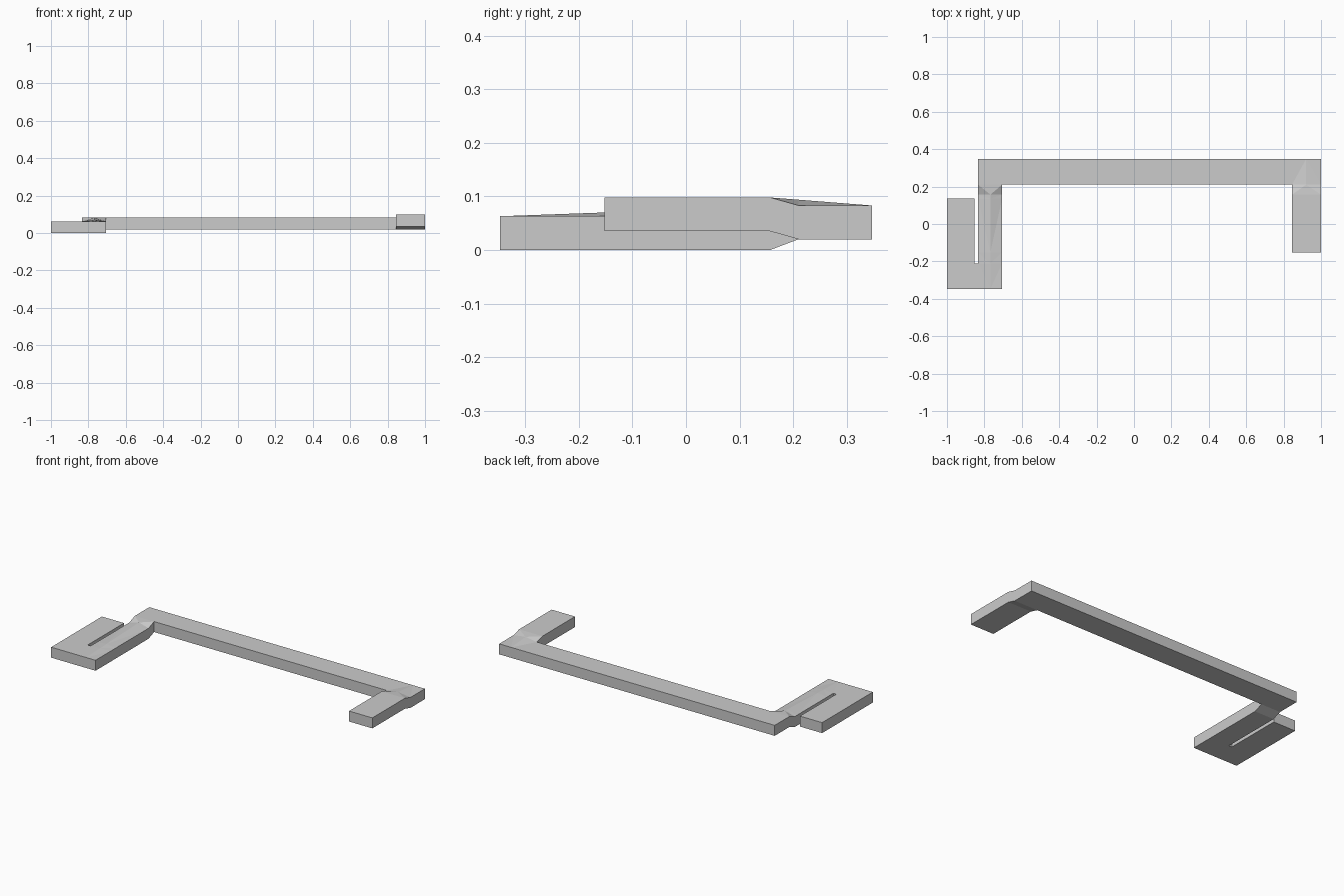
import bpy, bmesh

if "Cube" in bpy.data.objects:
    bpy.data.objects.remove(bpy.data.objects["Cube"])

THICK = 0.063
XS = [-1.0, -0.853, -0.833, -0.768, -0.705, 0.845, 0.92, 1.0]
YS = [-0.347, -0.21, -0.152, 0.135, 0.157, 0.21, 0.347]
RIDGE_L, RIDGE_R = XS[3], XS[6]

# Plan regions (x0, x1, y0, y1) that make up the bracket outline
REGIONS = [
    (-0.833, 1.0, 0.21, 0.347),        # long bar
    (0.845, 1.0, -0.152, 0.21),        # right arm
    (-0.833, -0.705, -0.347, 0.21),    # left arm
    (-1.0, -0.853, -0.347, 0.135),     # hooked tab
    (-0.853, -0.833, -0.347, -0.21),   # bridge below the slot
]


def filled(x, y):
    return any(a < x < b and c < y < d for a, b, c, d in REGIONS)


def bottom(x, y):
    """Arms are offset from the bar by a short ramp."""
    shift = -0.02 if x < 0 else 0.015
    t = min(1, max(0, (0.21 - y) / 0.053))
    return 0.02 + shift * t


def top(x, y):
    """Top follows the bottom, with a gentle ridge down each arm."""
    z = bottom(x, y) + THICK
    if x == RIDGE_L:
        z = max(z, 0.063 + 0.02 * min(1, (y + 0.347) / 0.557))
    elif x == RIDGE_R and y > 0.157:
        z = 0.098 - 0.015 * (y - 0.157) / 0.19
    return z


# Bracket: shared top and bottom cells, walls only along the outline
bm = bmesh.new()
verts = {}


def vert(i, j, upper):
    key = (i, j, upper)
    if key not in verts:
        x, y = XS[i], YS[j]
        verts[key] = bm.verts.new((x, y, (top if upper else bottom)(x, y)))
    return verts[key]


cells = {(i, j) for i in range(len(XS) - 1) for j in range(len(YS) - 1)
         if filled((XS[i] + XS[i + 1]) / 2, (YS[j] + YS[j + 1]) / 2)}
for i, j in cells:
    ring = [(i, j), (i + 1, j), (i + 1, j + 1), (i, j + 1)]
    bm.faces.new([vert(*p, True) for p in ring])
    bm.faces.new([vert(*p, False) for p in reversed(ring)])
    for k, (di, dj) in enumerate([(0, -1), (1, 0), (0, 1), (-1, 0)]):
        if (i + di, j + dj) not in cells:
            a, b = ring[k], ring[(k + 1) % 4]
            bm.faces.new([vert(*a, False), vert(*b, False),
                          vert(*b, True), vert(*a, True)])

# Tidy flat areas
bmesh.ops.recalc_face_normals(bm, faces=bm.faces[:])
bmesh.ops.triangulate(bm, faces=bm.faces[:])
bmesh.ops.dissolve_limit(bm, angle_limit=0.001, verts=bm.verts[:], edges=bm.edges[:])

mesh = bpy.data.meshes.new("bracket")
bm.to_mesh(mesh)
bm.free()
bracket = bpy.data.objects.new("bracket", mesh)
bpy.context.collection.objects.link(bracket)
